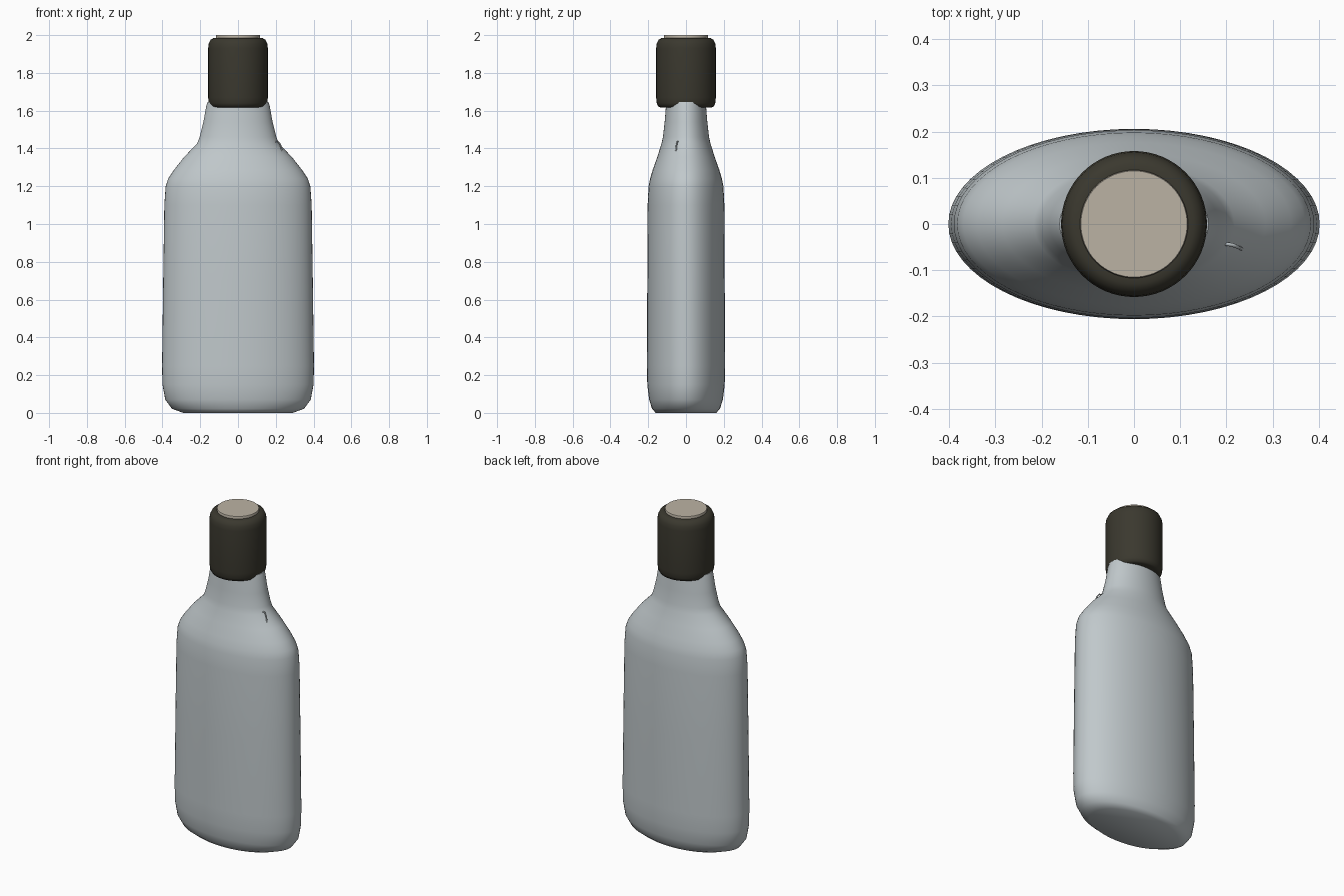
import bpy, bmesh, math

cube = bpy.data.objects.get("Cube")
if cube:
    bpy.data.objects.remove(cube)


def material(name, colour):
    mat = bpy.data.materials.new(name)
    mat.use_nodes = True
    mat.diffuse_color = (*colour, 1)
    mat.node_tree.nodes["Principled BSDF"].inputs["Base Color"].default_value = (*colour, 1)
    return mat


def loft(name, rings, mat, sides=64, sharp=35):
    """Stack elliptical rings of (x radius, y radius, height) into a closed solid."""
    bm = bmesh.new()
    loops = []
    for rx, ry, z in rings:
        angles = [math.tau * i / sides for i in range(sides)]
        loops.append([bm.verts.new((rx * math.cos(a), ry * math.sin(a), z)) for a in angles])
    for low, high in zip(loops, loops[1:]):
        for i in range(sides):
            j = (i + 1) % sides
            bm.faces.new((low[i], low[j], high[j], high[i]))
    bm.faces.new(loops[0][::-1])
    bm.faces.new(loops[-1])
    mesh = bpy.data.meshes.new(name)
    bm.to_mesh(mesh)
    bm.free()
    obj = bpy.data.objects.new(name, mesh)
    bpy.context.collection.objects.link(obj)
    mesh.materials.append(mat)
    bpy.ops.object.select_all(action="DESELECT")
    obj.select_set(True)
    bpy.context.view_layer.objects.active = obj
    bpy.ops.object.shade_smooth_by_angle(angle=math.radians(sharp))
    return obj


glass = material("pale grey glass", (0.53, 0.58, 0.60))
dark = material("dark olive cap", (0.043, 0.04, 0.028))
cork = material("beige cork", (0.50, 0.45, 0.37))

# Flattened bottle body, shoulders and neck
loft("bottle", [
    (0.29, 0.16, 0), (0.35, 0.18, 0.022), (0.385, 0.195, 0.07), (0.4, 0.205, 0.15),
    (0.402, 0.206, 0.25), (0.396, 0.205, 0.7), (0.39, 0.203, 1.1), (0.383, 0.198, 1.2),
    (0.37, 0.19, 1.24), (0.34, 0.177, 1.285), (0.285, 0.152, 1.355), (0.217, 0.13, 1.425),
    (0.203, 0.122, 1.46), (0.183, 0.113, 1.54), (0.168, 0.106, 1.625), (0.161, 0.104, 1.645),
], glass, sharp=50)

# Round cap with softened rims
loft("cap", [
    (r, r, z) for r, z in [
        (0.135, 1.617), (0.147, 1.622), (0.155, 1.64), (0.158, 1.67), (0.158, 1.93),
        (0.155, 1.955), (0.145, 1.976), (0.13, 1.984), (0.115, 1.985)]
], dark, sharp=50)

# Stopper disc on top of the cap
loft("stopper", [(0.113, 0.113, 1.97), (0.117, 0.117, 1.995), (0.115, 0.115, 2)], cork)

# Small wire loop on the left shoulder
curve = bpy.data.curves.new("shoulder_hook", "CURVE")
curve.dimensions = "3D"
curve.bevel_depth = 0.004
curve.bevel_resolution = 1
curve.use_fill_caps = True
path = [(0.19, -0.042, 1.435), (0.212, -0.045, 1.437), (0.225, -0.05, 1.42), (0.234, -0.054, 1.38)]
spline = curve.splines.new("POLY")
spline.points.add(len(path) - 1)
for point, co in zip(spline.points, path):
    point.co = (*co, 1)
curve.materials.append(glass)
hook = bpy.data.objects.new("shoulder_hook", curve)
bpy.context.collection.objects.link(hook)
